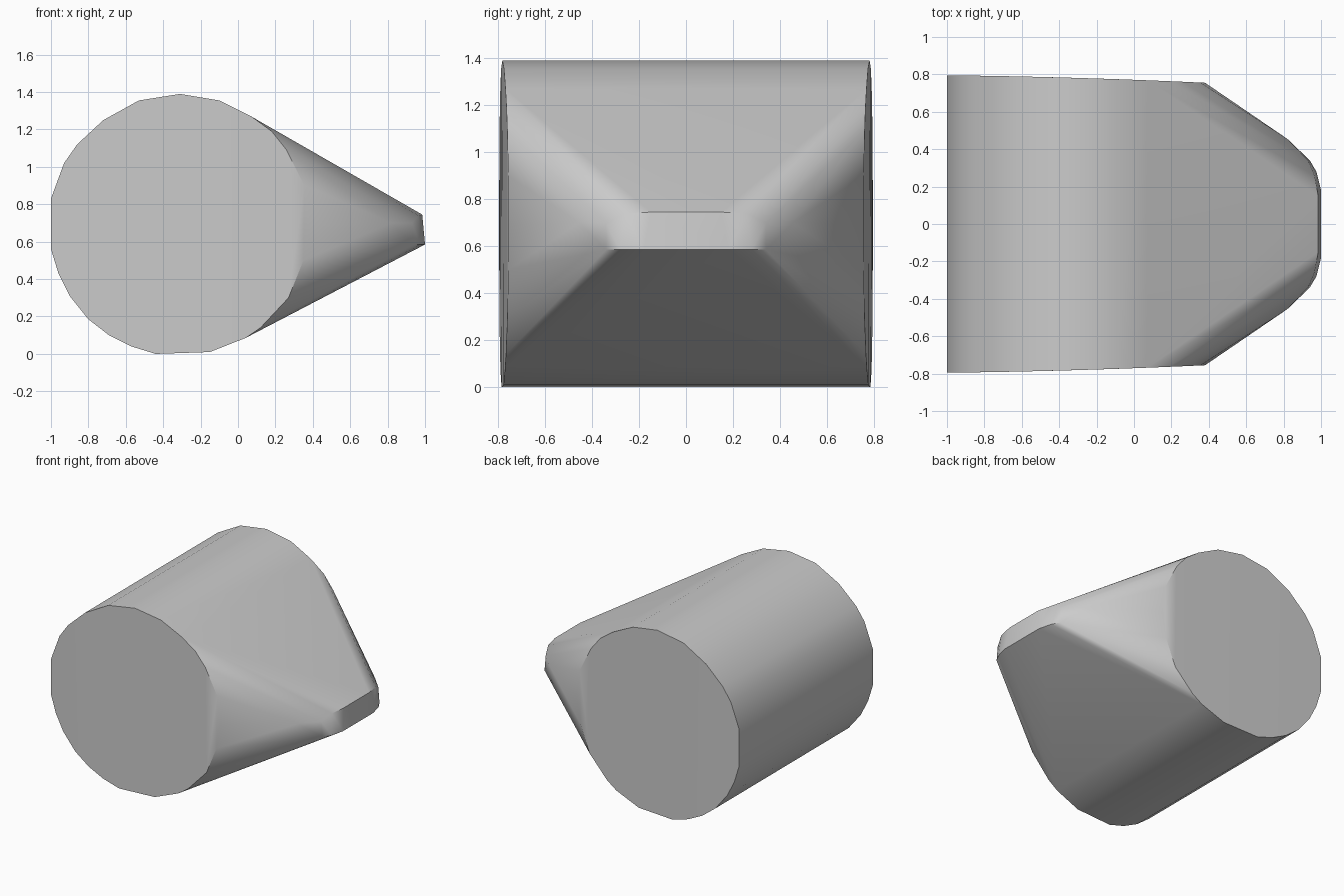
import bpy
import bmesh
import math

cube = bpy.data.objects.get("Cube")
if cube:
    bpy.data.objects.remove(cube, do_unlink=True)

grey = bpy.data.materials.new("plain grey")
grey.use_nodes = True
colour = (0.6, 0.6, 0.6, 1)
grey.diffuse_color = colour
grey.node_tree.nodes["Principled BSDF"].inputs["Base Color"].default_value = colour

# Round end outline (x, z)
END = [(-.31, 1.39), (-.1, 1.355), (.07, 1.27), (.18, 1.19), (.26, 1.09),
       (.355, .9), (.38, .69), (.35, .5), (.27, .3), (.12, .14), (.04, .085),
       (-.15, .01), (-.44, 0), (-.57, .04), (-.69, .1), (-.8, .185),
       (-.9, .31), (-.96, .43), (-1, .56), (-1, .83), (-.93, 1.02),
       (-.86, 1.12), (-.72, 1.25), (-.53, 1.355)]

# Blunt nose corners on one side (x, y, z)
NOSE = [(.985, .15, .745), (.965, .26, .74), (.93, .34, .7), (.82, .455, .7),
        (1, .18, .585), (.975, .28, .585), (.94, .34, .585)]


def end_depth(x):
    """Half length of the drum, slightly shorter towards the nose."""
    t = (x + 1) / 1.38
    return .795 - .015 * t - .025 * t * t


# One convex body wrapped around both drum ends and the nose
bm = bmesh.new()
for side in (-1, 1):
    for x, z in END:
        bm.verts.new((x, side * end_depth(x), z))
    for x, y, z in NOSE:
        bm.verts.new((x, side * y, z))
hull = bmesh.ops.convex_hull(bm, input=bm.verts)
loose = {g for g in hull["geom_interior"] + hull["geom_unused"]
         if isinstance(g, bmesh.types.BMVert)}
bmesh.ops.delete(bm, geom=list(loose), context="VERTS")
bmesh.ops.recalc_face_normals(bm, faces=bm.faces)

mesh = bpy.data.meshes.new("tapered_drum")
bm.to_mesh(mesh)
bm.free()
mesh.materials.append(grey)
body = bpy.data.objects.new("tapered_drum", mesh)
bpy.context.collection.objects.link(body)

# Smooth curved sides, crisp rims
bpy.ops.object.select_all(action="DESELECT")
body.select_set(True)
bpy.context.view_layer.objects.active = body
bpy.ops.object.shade_smooth_by_angle(angle=math.radians(35))
